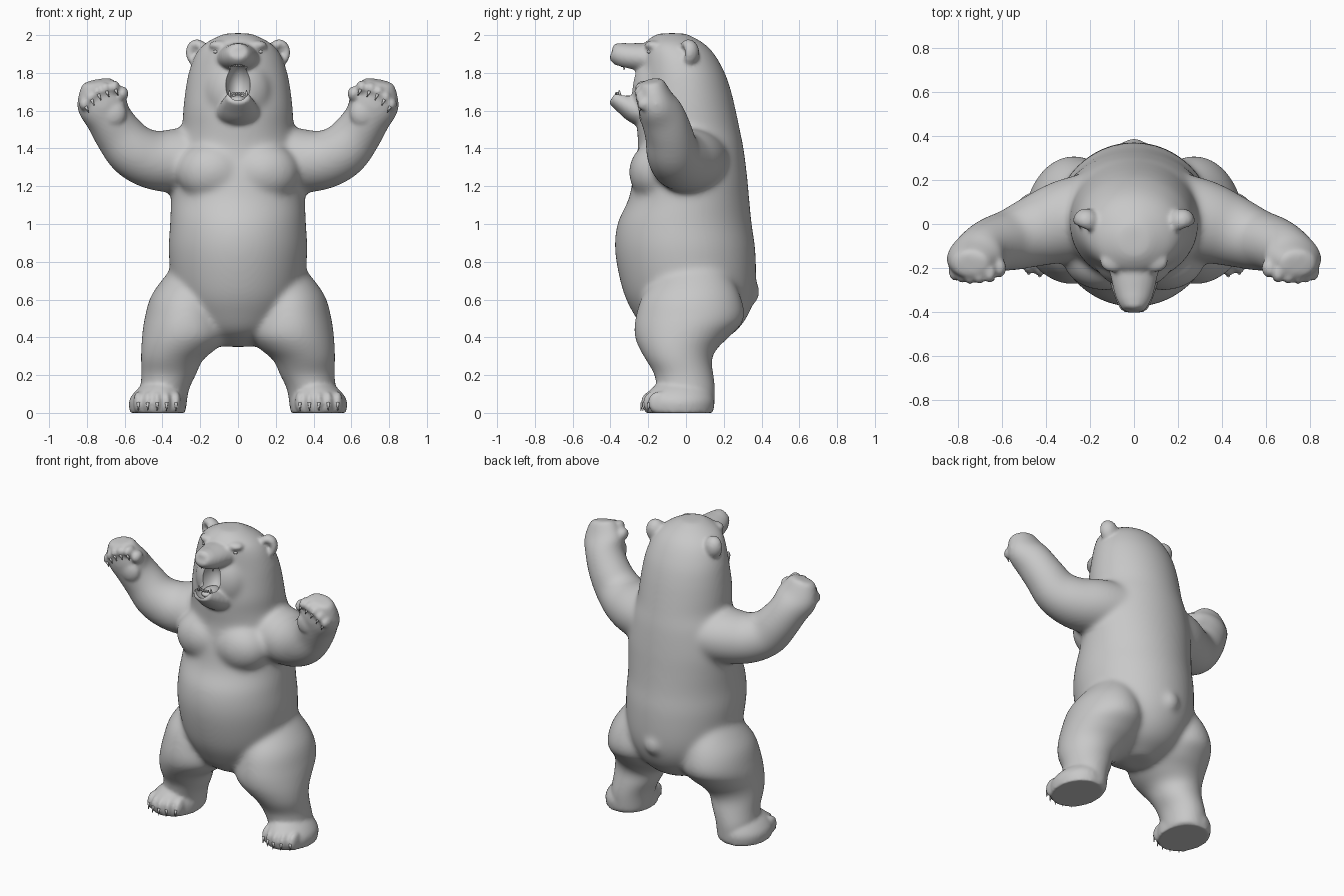
import bpy, bmesh, math
from mathutils import Vector, Matrix

if "Cube" in bpy.data.objects:
    bpy.data.objects.remove(bpy.data.objects["Cube"], do_unlink=True)

grey = bpy.data.materials.new("plain grey")
grey.use_nodes = True
grey.diffuse_color = (0.58, 0.58, 0.58, 1)
grey.node_tree.nodes["Principled BSDF"].inputs["Base Color"].default_value = (0.58, 0.58, 0.58, 1)

X, Y, Z = Vector((1, 0, 0)), Vector((0, 1, 0)), Vector((0, 0, 1))
SIDES = (1, -1)


def finish(name, bm):
    """Turn a bmesh into a smooth, grey object."""
    bmesh.ops.recalc_face_normals(bm, faces=bm.faces)
    mesh = bpy.data.meshes.new(name)
    bm.to_mesh(mesh)
    bm.free()
    mesh.materials.append(grey)
    for poly in mesh.polygons:
        poly.use_smooth = True
    obj = bpy.data.objects.new(name, mesh)
    bpy.context.collection.objects.link(obj)
    return obj


def fuse(obj, voxel, rounds):
    """Melt overlapping masses into one softened skin."""
    bpy.context.view_layer.objects.active = obj
    remesh = obj.modifiers.new("fuse", 'REMESH')
    remesh.mode = 'VOXEL'
    remesh.voxel_size = voxel
    remesh.use_smooth_shade = True
    soften = obj.modifiers.new("soften", 'SMOOTH')
    soften.factor = 0.5
    soften.iterations = rounds
    for name in ("fuse", "soften"):
        bpy.ops.object.modifier_apply(modifier=name)


def spline(keys, steps=6):
    """Catmull-Rom interpolation of number tuples."""
    pts = [keys[0], *keys, keys[-1]]
    out = []
    for a, b, c, d in zip(pts, pts[1:], pts[2:], pts[3:]):
        for i in range(steps):
            t = i / steps
            out.append([q + (r - p) * t / 2 + (2 * p - 5 * q + 4 * r - s) * t * t / 2
                        + (3 * q - p - 3 * r + s) * t ** 3 / 2
                        for p, q, r, s in zip(a, b, c, d)])
    return out + [list(keys[-1])]


def loft(bm, keys, ref=Y, side=1, flat=False, n=48):
    """Skin elliptical rings (x, y, z, ru, rv) along a path."""
    rows = spline(keys)
    rings = []
    for i, row in enumerate(rows):
        c = Vector(row[:3])
        before, after = rows[max(i - 1, 0)], rows[min(i + 1, len(rows) - 1)]
        t = Z if flat else (Vector(after[:3]) - Vector(before[:3])).normalized()
        u = ref.cross(t).normalized()
        v = t.cross(u)
        ring = []
        for k in range(n):
            a = math.tau * k / n
            p = c + u * row[3] * math.cos(a) + v * row[4] * math.sin(a)
            ring.append(bm.verts.new((p.x * side, p.y, p.z)))
        rings.append(ring)
    for r, s in zip(rings, rings[1:]):
        for k in range(n):
            bm.faces.new((r[k], r[(k + 1) % n], s[(k + 1) % n], s[k]))
    bm.faces.new(rings[0])
    bm.faces.new(rings[-1])


def ball(bm, loc, size, side=1, seg=24):
    """Ellipsoid."""
    m = Matrix.Translation((loc[0] * side, loc[1], loc[2])) @ Matrix.Diagonal((*size, 1))
    return bmesh.ops.create_uvsphere(bm, u_segments=seg, v_segments=seg // 2, radius=1, matrix=m)["verts"]


def spike(bm, base, direction, radius, length, side=1):
    """Cone for claws and teeth."""
    d = Vector((direction[0] * side, direction[1], direction[2])).normalized()
    mid = Vector((base[0] * side, base[1], base[2])) + d * length / 2
    m = Matrix.Translation(mid) @ d.to_track_quat('Z', 'Y').to_matrix().to_4x4()
    bmesh.ops.create_cone(bm, cap_ends=True, segments=12, radius1=radius,
                          radius2=radius * 0.2, depth=length, matrix=m)


# Trunk and head: height, half width, front y, back y
trunk = [(.35, .08, -.06, .12), (.42, .21, -.20, .25), (.52, .29, -.275, .33),
         (.65, .345, -.335, .368), (.85, .367, -.375, .368), (1.0, .36, -.363, .348),
         (1.13, .355, -.305, .335), (1.25, .352, -.28, .324), (1.4, .325, -.255, .305),
         (1.5, .297, -.26, .285), (1.6, .291, -.265, .264), (1.7, .28, -.25, .24),
         (1.8, .262, -.235, .206), (1.9, .225, -.228, .15), (1.96, .17, -.22, .09),
         (2.01, .07, -.15, .0)]
core = bmesh.new()
loft(core, [(0, (f + b) / 2, z, w, (b - f) / 2) for z, w, f, b in trunk], flat=True, n=56)

# Cheeks and tail
ball(core, (0, -.165, 1.7), (.18, .13, .19))
ball(core, (0, .335, .64), (.065, .058, .07))

for s in SIDES:
    # Chest muscle
    ball(core, (.135, -.155, 1.275), (.19, .148, .16), s)
    # Raised arm
    loft(core, [(.12, .05, 1.34, .165, .20), (.30, .015, 1.335, .172, .19),
                (.44, -.03, 1.337, .157, .165), (.55, -.07, 1.385, .146, .142),
                (.63, -.09, 1.475, .131, .128), (.69, -.123, 1.57, .122, .12),
                (.723, -.16, 1.65, .135, .10), (.745, -.185, 1.76, .085, .065)], side=s)
    # Leg and haunch
    loft(core, [(.24, .05, .78, .10, .15), (.265, .03, .63, .19, .255),
                (.275, .02, .5, .22, .288), (.28, -.018, .41, .228, .255),
                (.31, -.04, .345, .203, .21), (.35, -.038, .28, .165, .175),
                (.367, -.01, .2, .145, .157), (.39, .0, .12, .13, .156),
                (.40, .01, .0, .125, .14)], side=s, flat=True)

skin = finish("body_core", core)
fuse(skin, 0.012, 26)

# Finer forms join the softened core
body = bmesh.new()
body.from_mesh(skin.data)
bpy.data.objects.remove(skin, do_unlink=True)

# Upper muzzle with nose, lower jaw
loft(body, [(0, -.14, 1.87, .13, .085), (0, -.23, 1.88, .108, .078),
            (0, -.31, 1.888, .09, .07), (0, -.36, 1.902, .07, .06),
            (0, -.39, 1.915, .048, .04)], ref=Z)
ball(body, (0, -.362, 1.922), (.052, .03, .036))
loft(body, [(0, -.12, 1.58, .16, .10), (0, -.25, 1.60, .115, .077),
            (0, -.33, 1.64, .088, .057), (0, -.388, 1.674, .062, .04)], ref=Z)

claws = bmesh.new()
for s in SIDES:
    # Brow and cupped ear
    ball(body, (.095, -.17, 1.945), (.06, .05, .028), s)
    verts = ball(body, (0, 0, 0), (1, 1, 1), seg=36)
    place = (Matrix.Translation((.213 * s, .01, 1.903)) @ Matrix.Rotation(s * .4, 4, 'Z')
             @ Matrix.Rotation(s * .25, 4, 'Y') @ Matrix.Diagonal((.064, .06, .076, 1)))
    for v in verts:
        if v.co.y < 0:
            v.co.y += .95 * math.exp(-(v.co.x ** 2 + v.co.z ** 2) / .25)
        v.co = place @ v.co
    # Foot
    loft(body, [(.425, -.035, .0, .147, .178), (.427, -.036, .06, .15, .186),
                (.42, -.033, .11, .128, .168), (.40, -.015, .165, .09, .125)], side=s, flat=True)
    # Paw pads
    ball(body, (.66, -.205, 1.585), (.07, .045, .075), s)
    ball(body, (.612, -.2, 1.69), (.033, .045, .04), s, 16)
    # Fingers, toes and claws
    for i in range(5):
        t = i / 4
        arc = math.sin(math.pi * t)
        p = Vector((.655, -.222, 1.725)).lerp(Vector((.812, -.215, 1.635)), t)
        p += Vector((.012, -.01, .02)) * arc
        ball(body, p, (.03, .046, .036), s, 16)
        spike(claws, p + Vector((-.006, -.032, -.012)), (-.4, .05, -.9), .009, .036, s)
        toe = Vector((.328 + .2 * t, -.145 - .038 * arc, .055))
        for v in ball(body, toe, (.027, .058, .06), s, 16):
            v.co.z = max(v.co.z, 0)
        spike(claws, toe + Vector((0, -.05, .0)), (0, -.15, -1), .009, .045, s)

body = finish("body", body)
fuse(body, 0.0105, 6)

# Open the mouth
cutter_bm = bmesh.new()
ball(cutter_bm, (0, -.325, 1.742), (.07, .125, .112), seg=40)
cutter = finish("mouth_cutter", cutter_bm)
cutter.hide_render = True
cut = body.modifiers.new("mouth", 'BOOLEAN')
cut.operation = 'DIFFERENCE'
cut.solver = 'EXACT'
cut.object = cutter
bpy.context.view_layer.objects.active = body
bpy.ops.object.modifier_apply(modifier="mouth")
bpy.data.objects.remove(cutter, do_unlink=True)
for v in body.data.vertices:
    v.co.z = max(v.co.z, 0)
bpy.ops.object.select_all(action='DESELECT')
body.select_set(True)
bpy.ops.object.shade_smooth_by_angle(angle=math.radians(50))

finish("claws", claws)

# Eyes
eyes = bmesh.new()
for s in SIDES:
    ball(eyes, (.115, -.192, 1.912), (.016, .014, .011), s)
finish("eyes", eyes)

# Tongue and teeth
tongue = bmesh.new()
ball(tongue, (0, -.29, 1.655), (.045, .075, .026))
finish("tongue", tongue)
teeth = bmesh.new()
for s in SIDES:
    spike(teeth, (.042, -.325, 1.85), (0, -.1, -1), .011, .036, s)
    spike(teeth, (.045, -.35, 1.675), (0, -.1, 1), .011, .034, s)
    for i in range(3):
        x = .006 + i * .011
        ball(teeth, (x, -.34 + i * .004, 1.842), (.006, .007, .011), s, 10)
        ball(teeth, (x, -.368 + i * .004, 1.69), (.006, .007, .01), s, 10)
finish("teeth", teeth)
